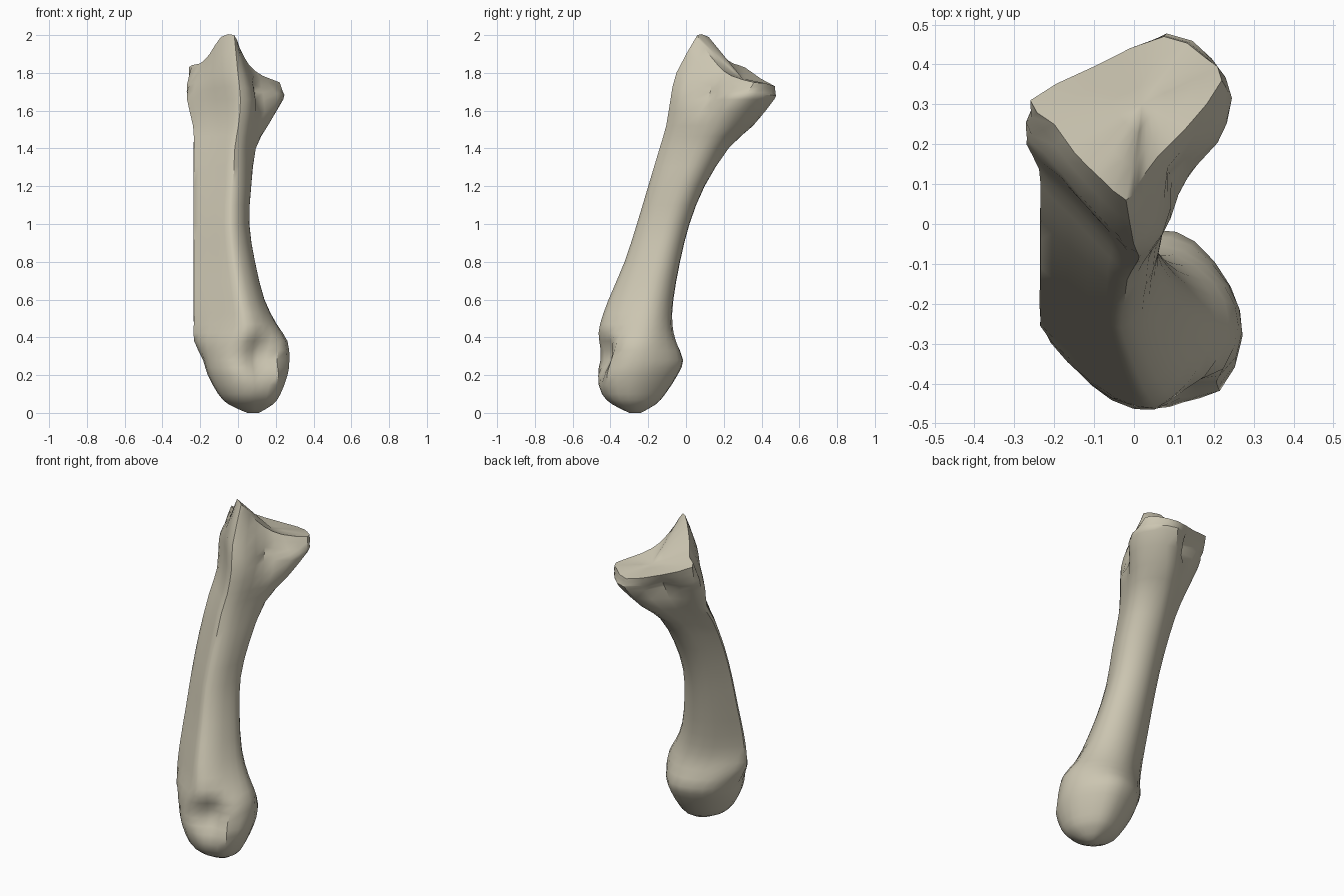
import bpy
import bmesh
from mathutils import Vector

cube = bpy.data.objects.get("Cube")
if cube:
    bpy.data.objects.remove(cube, do_unlink=True)

# Cross-section outlines inside a -1..1 box, all starting at the front ridge
KNUCKLE = [(0, -1), (.36, -.92), (.78, -.75), (1, -.18), (.87, .37), (.48, .87),
           (.05, 1), (-.5, .8), (-.83, .45), (-1, 0), (-.86, -.5), (-.46, -.87)]
SHAFT = [(.38, -1), (.74, -.68), (.94, -.15), (1, .3), (.83, .7), (.4, .97),
         (-.15, .93), (-.62, .58), (-.93, .25), (-1, .07), (-.54, -.33), (.09, -.86)]
BASE = [(.11, -1), (.34, -.79), (.57, -.39), (.88, .04), (1, .39), (.8, .77),
        (.36, 1), (-.32, .57), (-.85, .27), (-1, .03), (-.63, -.32), (-.17, -.79)]
OUTLINES = [KNUCKLE, SHAFT, BASE]

# Sections: height, x range, y range, outline (0 knuckle, 1 shaft, 2 base)
SECTIONS = [
    (0, .05, .11, -.3, -.24, 0),
    (.045, -.05, .185, -.39, -.16, 0),
    (.1, -.105, .225, -.445, -.11, 0),
    (.2, -.16, .262, -.472, -.045, 0),
    (.28, -.185, .272, -.465, -.015, 0),
    (.38, -.232, .262, -.465, -.05, .4),
    (.47, -.234, .205, -.455, -.07, .8),
    (.6, -.234, .14, -.41, -.065, 1),
    (.8, -.234, .09, -.325, -.03, 1),
    (1, -.234, .06, -.26, .02, 1),
    (1.2, -.234, .07, -.2, .1, 1),
    (1.4, -.234, .1, -.14, .23, 1.3),
    (1.52, -.238, .165, -.105, .36, 1.7),
    (1.66, -.27, .24, -.082, .467, 2),
]

# Sloping rim of the upper joint surface
RIM = [(-.02, .06, 2), (.01, .1, 1.93), (.06, .17, 1.84), (.13, .24, 1.785),
       (.22, .36, 1.75), (.175, .42, 1.745), (.075, .47, 1.73), (-.1, .395, 1.77),
       (-.26, .31, 1.83), (-.2, .25, 1.85), (-.15, .18, 1.9), (-.09, .12, 1.99)]

# Hollows: centre, radius, depth
HOLLOWS = [((.12, -.43, .3), .14, .06),
           ((.15, .1, 1.69), .12, .05),
           ((-.1, .36, 1.67), .1, .05)]


def midpoint(a, b, c, d):
    """Smooth interpolated point between b and c."""
    return (b + c) * 9 / 16 - (a + d) / 16


def refine_ring(ring):
    n = len(ring)
    out = []
    for i in range(n):
        out += [ring[i], midpoint(ring[i - 1], ring[i],
                                  ring[(i + 1) % n], ring[(i + 2) % n])]
    return out


def refine_length(rings):
    last = len(rings) - 1
    out = []
    for i in range(last):
        four = [rings[max(i - 1, 0)], rings[i], rings[i + 1], rings[min(i + 2, last)]]
        out += [rings[i], [midpoint(*p) for p in zip(*four)]]
    return out + [rings[last]]


def section_ring(z, x0, x1, y0, y1, kind):
    low = min(int(kind), len(OUTLINES) - 2)
    ring = []
    for p, q in zip(OUTLINES[low], OUTLINES[low + 1]):
        u, v = Vector(p).lerp(Vector(q), kind - low)
        ring.append(Vector(((x0 + x1 + u * (x1 - x0)) / 2,
                            (y0 + y1 + v * (y1 - y0)) / 2, z)))
    return ring


def inward(p, ring):
    """Level unit vector from a point toward the middle of its ring."""
    v = sum(ring, Vector()) / len(ring) - p
    v.z = 0
    return v.normalized()


def collar_ring(low, high):
    """Ring between two others, swelling most where the gap is tall."""
    ring = [a.lerp(b, .42) for a, b in zip(low, high)]
    return [p - inward(p, ring) * (b.z - a.z) * .08
            for p, a, b in zip(ring, low, high)]


def press_hollows(ring):
    """Push points near each hollow toward the middle of the bone."""
    moves = []
    for p in ring:
        push = 0
        for centre, radius, depth in HOLLOWS:
            near = max(0, 1 - (p - Vector(centre)).length / radius)
            push += depth * min(1, near * 1.4)
        moves.append(inward(p, ring) * push)
    return [p + m for p, m in zip(ring, moves)]


# Bone body rings, from the rounded knuckle up to the rim
rings = [section_ring(*s) for s in SECTIONS]
rim = [Vector(p) for p in RIM]
rings += [collar_ring(rings[-1], rim), rim]
rings = refine_length([refine_ring(r) for r in rings])
rim = rings.pop()
rings = [press_hollows(r) for r in rings] + [rim]

# Joint surface sloping from the rim to a shallow centre
joint_centre = Vector((.02, .3, 1.77))
for t in (.35, .7):
    rings.append([p.lerp(joint_centre, t) for p in rim])

# Skin the rings and close both ends
bm = bmesh.new()
loops = [[bm.verts.new(p) for p in ring] for ring in rings]
count = len(rim)
for lower, upper in zip(loops, loops[1:]):
    for i in range(count):
        j = (i + 1) % count
        bm.faces.new((lower[i], lower[j], upper[j], upper[i]))
bm.faces.new(loops[0][::-1])
centre_vert = bm.verts.new(joint_centre)
for i in range(count):
    bm.faces.new((loops[-1][i], loops[-1][(i + 1) % count], centre_vert))
bmesh.ops.recalc_face_normals(bm, faces=bm.faces)

mesh = bpy.data.meshes.new("bone_body")
bm.to_mesh(mesh)
bm.free()
bone = bpy.data.objects.new("bone_body", mesh)
bpy.context.collection.objects.link(bone)

# Single ivory colour
ivory = bpy.data.materials.new("aged_ivory")
ivory.use_nodes = True
colour = (.6, .56, .44, 1)
ivory.diffuse_color = colour
ivory.node_tree.nodes["Principled BSDF"].inputs["Base Color"].default_value = colour
mesh.materials.append(ivory)

# Smooth shading with a crisp joint rim
bpy.ops.object.select_all(action="DESELECT")
bone.select_set(True)
bpy.context.view_layer.objects.active = bone
bpy.ops.object.shade_smooth_by_angle(angle=.7)
